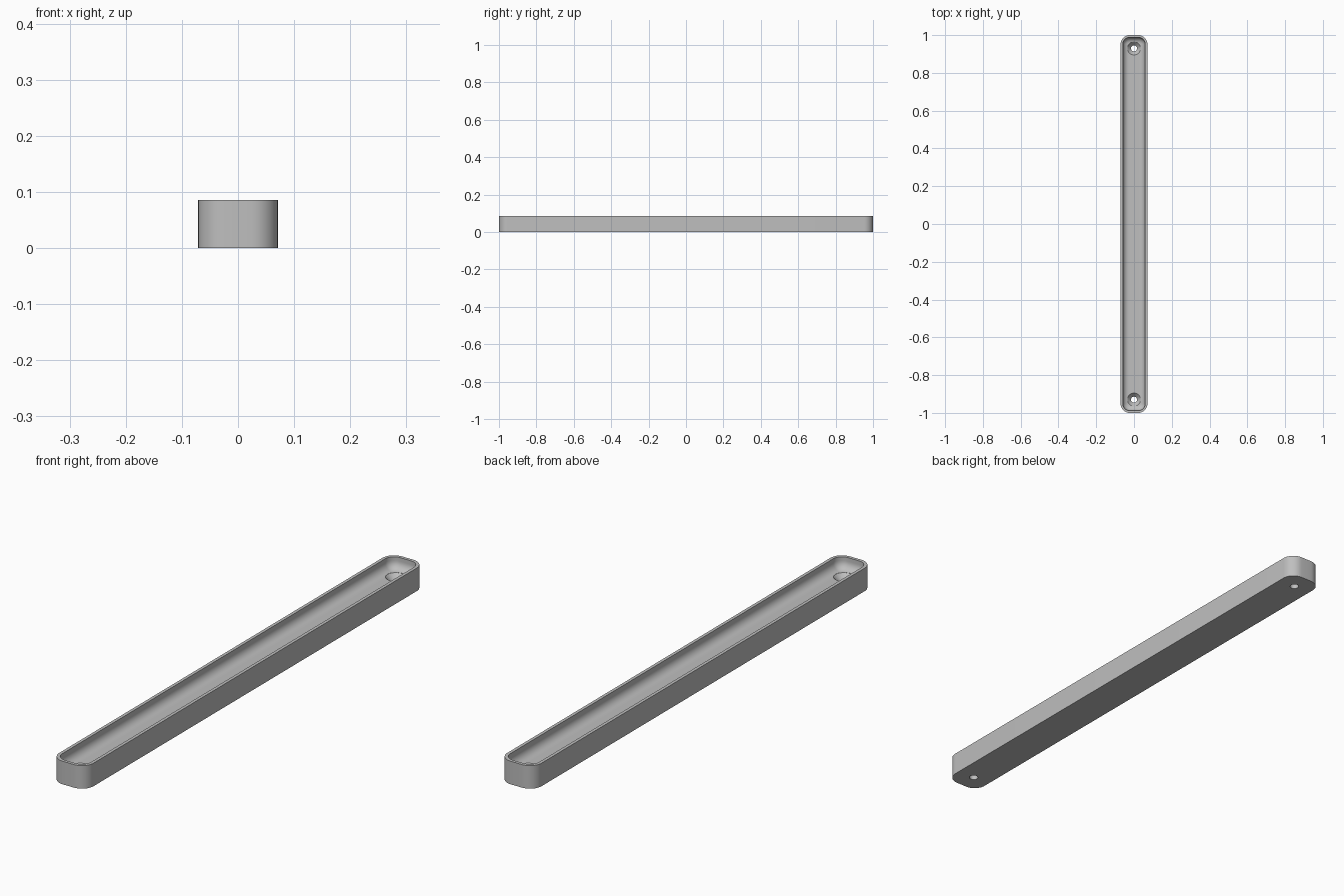
import bpy, bmesh, math

cube = bpy.data.objects.get("Cube")
if cube:
    bpy.data.objects.remove(cube, do_unlink=True)

HALF_W, HALF_L, HEIGHT = 0.071, 1.0, 0.086
CORNER, WALL, FLOOR, FILLET = 0.048, 0.012, 0.042, 0.03
HOLE_Y = 0.93

grey = bpy.data.materials.new("plain grey")
grey.use_nodes = True
colour = (0.52, 0.52, 0.52, 1)
grey.diffuse_color = colour
grey.node_tree.nodes["Principled BSDF"].inputs["Base Color"].default_value = colour


def make_object(name, bm):
    bmesh.ops.recalc_face_normals(bm, faces=bm.faces)
    mesh = bpy.data.meshes.new(name)
    bm.to_mesh(mesh)
    bm.free()
    mesh.materials.append(grey)
    obj = bpy.data.objects.new(name, mesh)
    bpy.context.collection.objects.link(obj)
    return obj


def rounded_loop(bm, inset, z, steps=10):
    """Rounded rectangle ring, shrunk by inset."""
    r = CORNER - inset
    cx, cy = HALF_W - CORNER, HALF_L - CORNER
    ring = []
    for quarter, (sx, sy) in enumerate([(1, 1), (-1, 1), (-1, -1), (1, -1)]):
        for i in range(steps + 1):
            a = (quarter + i / steps) * math.pi / 2
            ring.append(bm.verts.new((sx * cx + r * math.cos(a), sy * cy + r * math.sin(a), z)))
    return ring


def bridge(bm, rings, cap=True):
    for low, high in zip(rings, rings[1:]):
        n = len(low)
        for i in range(n):
            j = (i + 1) % n
            bm.faces.new((low[i], low[j], high[j], high[i]))
    if cap:
        bm.faces.new(rings[0])
        bm.faces.new(rings[-1])


# Tray: outer wall, flat rim, inner wall and a filleted floor
section = [(0, 0), (0, HEIGHT), (WALL, HEIGHT)]
for i in range(9):
    a = i / 8 * math.pi / 2
    section.append((WALL + FILLET * (1 - math.cos(a)), FLOOR + FILLET * (1 - math.sin(a))))
bm = bmesh.new()
bridge(bm, [rounded_loop(bm, inset, z) for inset, z in section])
tray = make_object("tray", bm)

# Countersunk screw holes at both ends
cutters = []
for side, y in (("front", -HOLE_Y), ("back", HOLE_Y)):
    bm = bmesh.new()
    rings = []
    for r, z in [(0.016, -0.02), (0.016, 0.022), (0.035, FLOOR), (0.035, 0.065)]:
        rings.append([bm.verts.new((r * math.cos(k * math.tau / 32), y + r * math.sin(k * math.tau / 32), z))
                      for k in range(32)])
    bridge(bm, rings)
    cutter = make_object(side + "_hole_cutter", bm)
    cutter.hide_render = True
    cutters.append(cutter)
    mod = tray.modifiers.new(side + "_hole", "BOOLEAN")
    mod.operation = "DIFFERENCE"
    mod.solver = "EXACT"
    mod.object = cutter

bpy.ops.object.select_all(action="DESELECT")
tray.select_set(True)
bpy.context.view_layer.objects.active = tray
for mod in list(tray.modifiers):
    bpy.ops.object.modifier_apply(modifier=mod.name)
for cutter in cutters:
    bpy.data.objects.remove(cutter, do_unlink=True)
bpy.ops.object.shade_smooth_by_angle(angle=math.radians(30))
